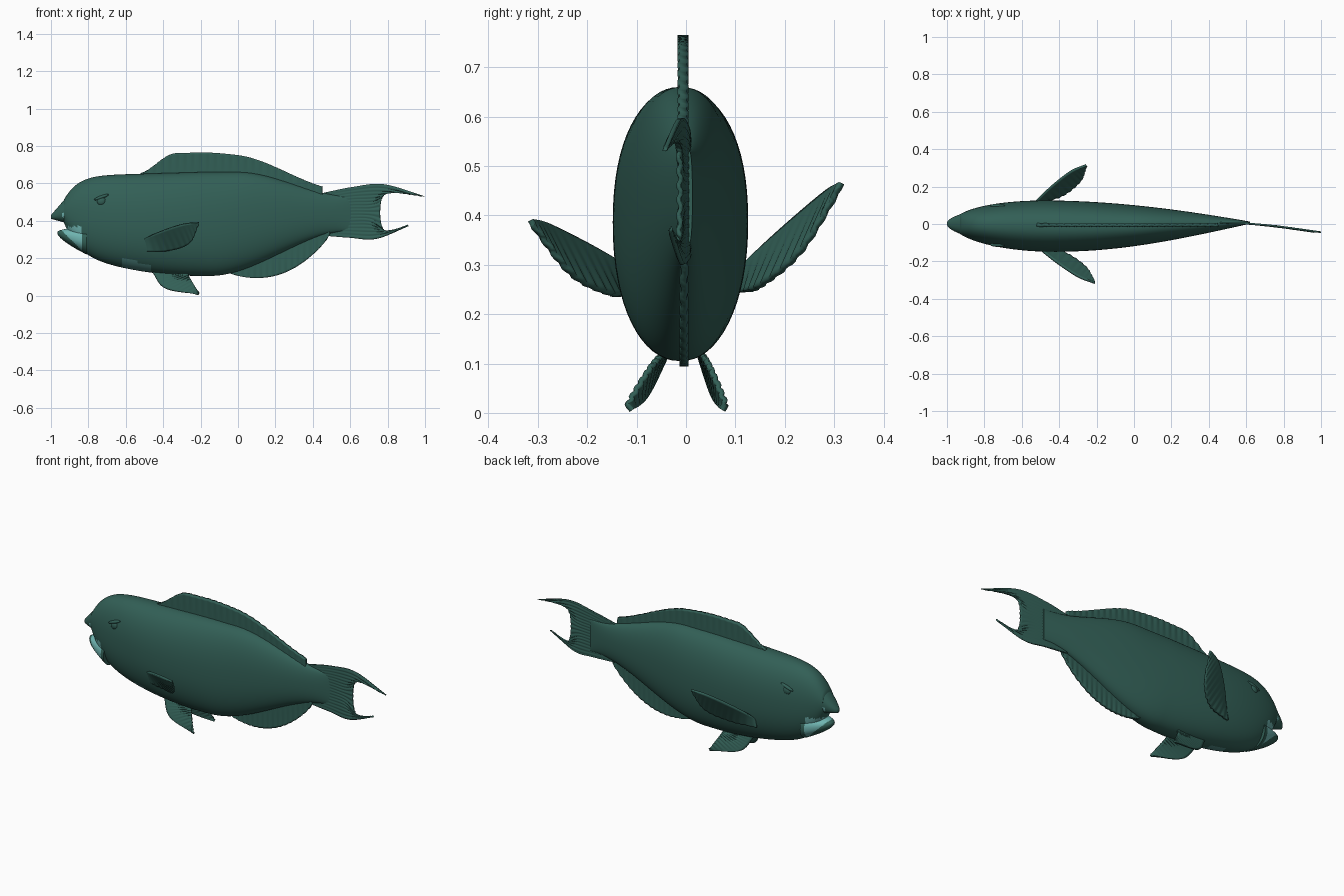
import bpy
import math
from mathutils import Vector

if "Cube" in bpy.data.objects:
    bpy.data.objects.remove(bpy.data.objects["Cube"], do_unlink=True)


def material(name, red, green, blue):
    m = bpy.data.materials.new(name)
    colour = (red, green, blue, 1)
    m.use_nodes = True
    m.diffuse_color = colour
    m.node_tree.nodes["Principled BSDF"].inputs["Base Color"].default_value = colour
    return m


skin = material("dark teal skin", .032, .115, .093)
beak = material("pale beak", .16, .46, .44)
patch = material("grey teal patch", .08, .25, .23)


# Shape rules: belly line, back line, half width and centre line along x
def smooth(x, start, end):
    u = min(max((x - start) / (end - start), 0), 1)
    return u * u * (3 - 2 * u)


def toward_nose(x):
    return max((-.2 - x) / .72, 0)


def belly(x):
    u = toward_nose(x)
    return .105 + .13 * (u ** 2 + u ** 10) + .24 * smooth(x, -.15, .6)


def back(x):
    u = toward_nose(x)
    return .66 - .02 * u - .11 * u ** 10 - .13 * smooth(x, 0, .6)


def half_width(x):
    if x < -.45:
        return .137 * math.sqrt(1 - ((x + .45) / .52) ** 2)
    return .137 * math.cos((x + .45) / 1.1 * math.pi / 2)


def centre(x):
    return -.012 * math.cos((x + .3) * 2.4)


def tail_bend(x):
    return .007 - .15 * max(x - .5, 0) ** 1.5


def spline(points, t):
    """Smooth curve through evenly spaced control points."""
    last = len(points) - 1
    i = min(int(t * last), last - 1)
    u = t * last - i
    b, c = points[i], points[i + 1]
    a = points[i - 1] if i > 0 else b * 2 - c
    d = points[i + 2] if i + 2 <= last else c * 2 - b
    into, out = (c - a) / 2, (d - b) / 2
    return b + into * u + (3 * (c - b) - 2 * into - out) * u ** 2 \
        + (2 * (b - c) + into + out) * u ** 3


def finish(ob, name):
    ob.name = name
    bpy.ops.object.select_all(action="DESELECT")
    ob.select_set(True)
    bpy.context.view_layer.objects.active = ob
    bpy.ops.object.shade_smooth_by_angle(angle=math.radians(50))


def grid_object(name, verts, faces, rule):
    mesh = bpy.data.meshes.new(name)
    mesh.from_pydata(verts, [], faces)
    for m in (skin, beak, patch):
        mesh.materials.append(m)
    for face in mesh.polygons:
        face.material_index = rule(face.center)
    ob = bpy.data.objects.new(name, mesh)
    bpy.context.collection.objects.link(ob)
    finish(ob, name)
    return ob


def loft(name, start, end, section, rule, steps=40, ring=64):
    """Oval rings along x; section(x, u) gives bottom, top and half width."""
    verts, faces = [], []
    for s in range(steps + 1):
        u = s / steps
        x = start + (end - start) * u
        low, high, width = section(x, u)
        for k in range(ring):
            angle = math.tau * k / ring
            c, v = math.cos(angle), math.sin(angle)
            y = math.copysign(abs(c) ** .9, c) * width
            z = math.copysign(abs(v) ** .9, v) * (high - low) / 2
            verts.append((x, centre(x) + y, (low + high) / 2 + z))
    for s in range(steps):
        for k in range(ring):
            a, b = s * ring + k, s * ring + (k + 1) % ring
            faces.append((a, b, b + ring, a + ring))
    faces.append(tuple(reversed(range(ring))))
    faces.append(tuple(range(steps * ring, len(verts))))
    return grid_object(name, verts, faces, rule)


def plain(point):
    return 0


def fin(name, surface, thickness, along=48, across=12):
    """Thin rippled sheet; surface(t, s) runs along the base and outward."""
    verts, faces = [], []
    row = across + 1
    for i in range(along + 1):
        for j in range(row):
            p = surface(i / along, j / across)
            p.y += .002 * (-1) ** (i // 2) * j / across
            verts.append(p)
    for i in range(along):
        for j in range(across):
            a = i * row + j
            faces.append((a, a + 1, a + row + 1, a + row))
    ob = grid_object(name, verts, faces, plain)
    solid = ob.modifiers.new("thickness", "SOLIDIFY")
    solid.thickness = thickness
    solid.offset = 0


def through(rows):
    return lambda t, s: spline([spline(r, t) for r in rows], s)


# Painted patches
def skin_rule(p):
    if -.955 < p.x < -.835 and -.595 - p.x < p.z < .37:
        return 1
    under_throat = -.615 < p.x < -.46 and .13 < p.z < .03 - p.x * .28
    return 2 if under_throat and p.y < 0 else 0


def nostril_rule(p):
    return 1 if math.hypot(p.x + .93, p.z - .43) < .013 else 0


# Body and open mouth
loft("body", -.93, .62, lambda x, u: (belly(x), back(x), half_width(x)), skin_rule, 150)
loft("upper_lip", -1, -.87, lambda x, u: (
    .41 - .035 * u, .43 + .15 * u, .07 * math.sqrt(u + .01)), nostril_rule)
loft("lower_jaw", -.965, -.81, lambda x, u: (
    .33 - .11 * u ** .7, .34 + .03 * math.sqrt(u), .097 * math.sqrt(u + .01)), skin_rule)


# Dorsal and anal fins follow the back and belly lines
def dorsal(t, s):
    x = -.52 + .97 * t
    height = .105 * smooth(x, -.54, -.33) * (1 - .7 * smooth(x, -.2, .5))
    return Vector((x, -.006, back(x) - .02 + s * (height + .02)))


def anal(t, s):
    x = -.04 + .53 * t
    depth = .115 * abs(math.sin(math.pi * t ** 1.3)) ** .7
    return Vector((x, -.004, belly(x) + .02 - s * (depth + .02)))


fin("dorsal_fin", dorsal, .018, along=96)
fin("anal_fin", anal, .014, along=64)


# Tail fin with two trailing lobes
def tail_row(*points):
    return [Vector((x, tail_bend(x), z)) for x, z in points]


fin("tail_fin", through([
    tail_row((.46, .55), (.47, .44), (.46, .32)),
    tail_row((.61, .58), (.6, .45), (.6, .31)),
    tail_row((.78, .595), (.7, .45), (.74, .305)),
    tail_row((1, .53), (.8, .55), (.76, .45), (.79, .34), (.91, .375)),
]), .009, along=64, across=24)

# Paired fins and eyes; the left pectoral fin is raised higher
for label, side, lift, spread in (("right", -1, 0, .11), ("left", 1, .07, .075)):
    def pectoral_row(*points):
        return [Vector((x - lift * (y - .1) * 3, side * y, z + lift * (y - .1) * 5))
                for x, y, z in points]

    fin(label + "_pectoral_fin", through([
        pectoral_row((-.53, .11, .29), (-.42, .2, .34), (-.3, .28, .38), (-.21, .315, .39)),
        pectoral_row((-.54, .11, .24), (-.38, .15, .24), (-.26, .23, .28), (-.21, .31, .38)),
    ]), .012)

    def pelvic_row(*points):
        return [Vector((x, side * spread * y, z)) for x, y, z in points]

    fin(label + "_pelvic_fin", through([
        pelvic_row((-.46, .3, .13), (-.39, .7, .04), (-.21, 1, .005)),
        pelvic_row((-.27, .3, .13), (-.26, .6, .1), (-.21, 1.1, .015)),
    ]), .01)

    for part, height, size in (("eye", .505, (.024, .012, .022)),
                               ("brow", .526, (.042, .011, .009))):
        bpy.ops.mesh.primitive_uv_sphere_add(
            segments=20, ring_count=12, radius=1, scale=size,
            location=(-.73, side * .104 - .007, height), rotation=(0, -.35, 0))
        bpy.context.object.data.materials.append(skin)
        finish(bpy.context.object, label + "_" + part)
